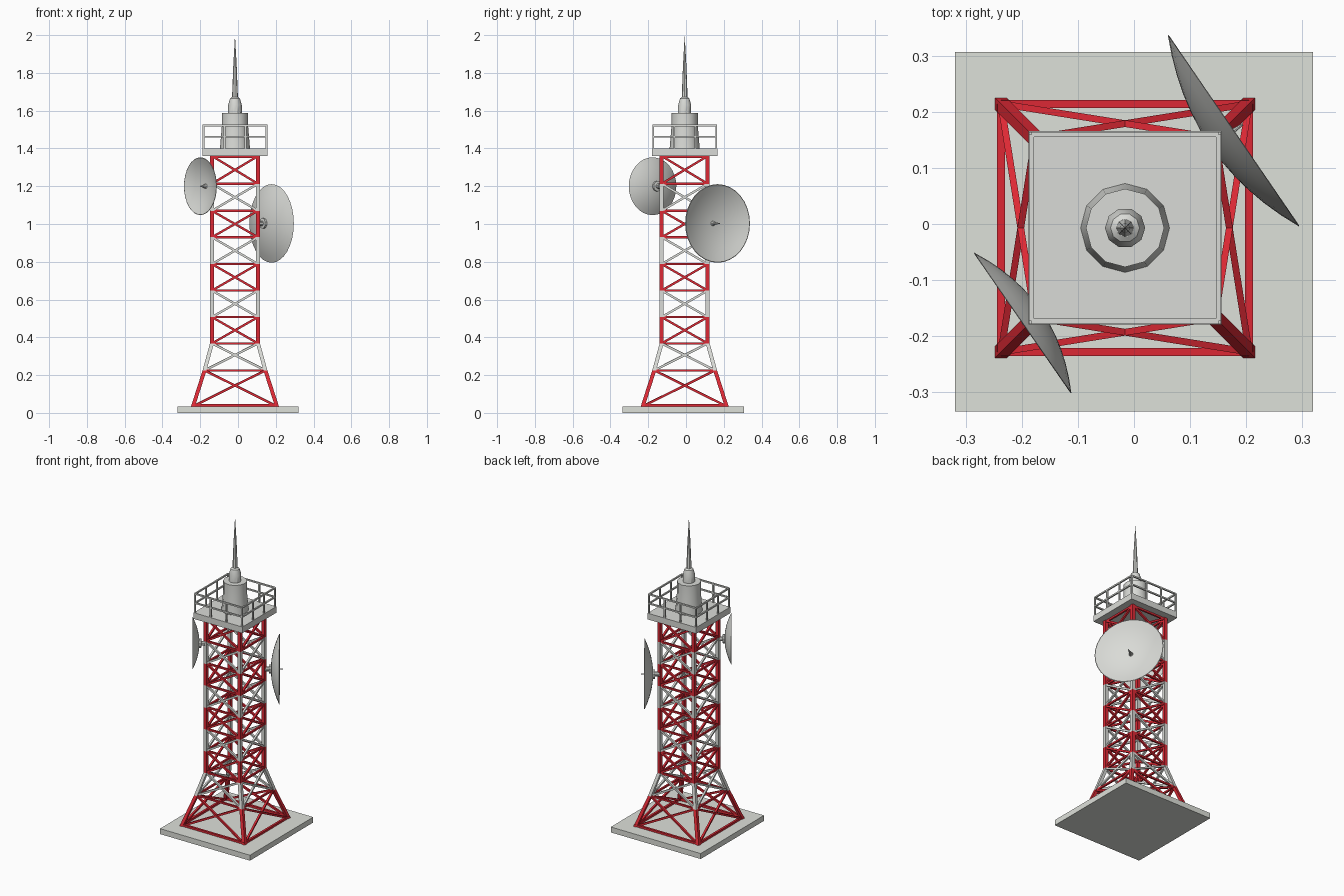
import bpy, bmesh, math
from mathutils import Vector, Matrix

if "Cube" in bpy.data.objects:
    bpy.data.objects.remove(bpy.data.objects["Cube"])

CX, CY = -0.016, -0.007


def material(name, rgb):
    m = bpy.data.materials.new(name)
    m.diffuse_color = (*rgb, 1)
    m.use_nodes = True
    m.node_tree.nodes["Principled BSDF"].inputs["Base Color"].default_value = m.diffuse_color
    return m


RED = material("signal red", (0.72, 0.022, 0.035))
GREY = material("light grey", (0.70, 0.71, 0.68))
CONCRETE = material("concrete", (0.73, 0.75, 0.70))


def finish(bm, name, mat, smooth=False):
    bmesh.ops.recalc_face_normals(bm, faces=bm.faces[:])
    me = bpy.data.meshes.new(name)
    bm.to_mesh(me)
    bm.free()
    ob = bpy.data.objects.new(name, me)
    bpy.context.collection.objects.link(ob)
    me.materials.append(mat)
    if smooth:
        bpy.ops.object.select_all(action='DESELECT')
        bpy.context.view_layer.objects.active = ob
        ob.select_set(True)
        bpy.ops.object.shade_smooth_by_angle(angle=math.radians(35))
    return ob


def box(bm, centre, size):
    bmesh.ops.create_cube(bm, size=1, matrix=Matrix.Translation(centre)
                          @ Matrix.Diagonal((*size, 1)))


def beam(bm, a, b, w, upright=False):
    """Square bar from a to b; upright bars keep a level, axis-aligned section."""
    a, b = Vector(a), Vector(b)
    d = b - a
    if upright:
        side, up = Vector((1, 0, 0)), Vector((0, 1, 0))
    else:
        side = d.cross(Vector((0, 0, 1))).normalized()
        up = side.cross(d).normalized()
    rings = [[bm.verts.new(p + (side * s + up * t) * w / 2)
              for s, t in ((-1, -1), (1, -1), (1, 1), (-1, 1))] for p in (a, b)]
    bm.faces.new(rings[0])
    bm.faces.new(rings[1])
    for i in range(4):
        j = (i + 1) % 4
        bm.faces.new((rings[0][i], rings[0][j], rings[1][j], rings[1][i]))


def lathe(bm, profile, n, mat4):
    """Turn (radius, height) points around local z, then place with mat4."""
    rings = []
    for r, z in profile:
        k = n if r > 1e-6 else 1
        rings.append([bm.verts.new(mat4 @ Vector((r * math.cos(2 * math.pi * i / n),
                                                  r * math.sin(2 * math.pi * i / n), z)))
                      for i in range(k)])
    for p, q in zip(rings, rings[1:]):
        for i in range(n):
            j = (i + 1) % n
            if len(p) == 1:
                bm.faces.new((p[0], q[j], q[i]))
            elif len(q) == 1:
                bm.faces.new((p[i], p[j], q[0]))
            else:
                bm.faces.new((p[i], p[j], q[j], q[i]))
    for ring in (rings[0], rings[-1]):
        if len(ring) > 2:
            bm.faces.new(ring)


def corners(half, z):
    return [Vector((CX + sx * half, CY + sy * half, z))
            for sx, sy in ((-1, -1), (1, -1), (1, 1), (-1, 1))]


# concrete base slab
bm = bmesh.new()
box(bm, (0, -0.014, 0.0175), (0.64, 0.643, 0.035))
finish(bm, "base_slab", CONCRETE)

# lattice tower: alternating red and grey bays, red bays carry the horizontals
levels = [0.035, 0.225, 0.368, 0.507, 0.648, 0.788, 0.93, 1.07, 1.213, 1.36]
halves = [0.222, 0.161] + [0.122] * 8
for k in range(9):
    bm = bmesh.new()
    lo, hi = corners(halves[k], levels[k]), corners(halves[k + 1], levels[k + 1])
    for i in range(4):
        j = (i + 1) % 4
        beam(bm, lo[i], hi[i], 0.021, True)
        beam(bm, lo[i], hi[j], 0.012)
        beam(bm, lo[j], hi[i], 0.012)
        if k % 2 == 0:
            lift = Vector((0, 0, 0.006 if k == 0 else 0))
            drop = Vector((0, 0, 0.006 if k == 8 else 0))
            beam(bm, lo[i] + lift, lo[j] + lift, 0.014 if k == 0 else 0.011)
            beam(bm, hi[i] - drop, hi[j] - drop, 0.011)
    finish(bm, f"tower_bay_{k + 1}", RED if k % 2 == 0 else GREY)

# platform deck
bm = bmesh.new()
box(bm, (CX, CY, 1.38), (0.346, 0.346, 0.04))
finish(bm, "platform_deck", GREY)

# guard railing
bm = bmesh.new()
for z in (1.462, 1.521):
    c = corners(0.167, z)
    for i in range(4):
        beam(bm, c[i], c[(i + 1) % 4], 0.009)
c = corners(0.167, 1.395)
for i in range(4):
    for t in (0, 1 / 3, 2 / 3):
        p = c[i].lerp(c[(i + 1) % 4], t)
        beam(bm, p, p + Vector((0, 0, 0.127)), 0.009, True)
finish(bm, "guard_railing", GREY)

# equipment drum, socket and mast on the platform
centre = Matrix.Translation((CX, CY, 0))
bm = bmesh.new()
lathe(bm, [(0.08, 1.395), (0.07, 1.515), (0.07, 1.587)], 12, centre)
finish(bm, "equipment_drum", GREY, True)
bm = bmesh.new()
lathe(bm, [(0.036, 1.58), (0.036, 1.63), (0.026, 1.665), (0.016, 1.672)], 10, centre)
finish(bm, "mast_socket", GREY, True)
bm = bmesh.new()
lathe(bm, [(0.016, 1.66), (0.009, 1.84), (0, 2.0)], 8, centre)
finish(bm, "antenna_mast", GREY, True)


def dish(name, rim_centre, angle, radius, depth, mount, tip):
    """Round reflector facing outward at the given heading, with feed and mount."""
    place = (Matrix.Translation(rim_centre) @ Matrix.Rotation(angle, 4, 'Z')
             @ Matrix.Rotation(math.pi / 2, 4, 'Y'))
    steps = [i / 6 for i in range(7)]
    back = [(radius * t, depth * (t * t - 1)) for t in steps]
    front = [(radius * t * 0.985, depth * (t * t - 1) + 0.006 * (1 - 0.8 * t)) for t in steps]
    bm = bmesh.new()
    lathe(bm, back + front[::-1], 32, place)
    finish(bm, name + "_reflector", GREY, True)
    # feed spike
    bm = bmesh.new()
    lathe(bm, [(0.016, -depth), (0.007, -depth + 0.022), (0.002, tip)], 8, place)
    finish(bm, name + "_feed", GREY, True)
    # mounting stub
    bm = bmesh.new()
    lathe(bm, [(0.014, -depth - mount), (0.014, -depth - 0.012),
               (0.028, -depth - 0.01), (0.028, -depth + 0.004)], 10, place)
    finish(bm, name + "_mount", GREY, True)


dish("large_dish", (0.178, 0.167, 1.003), math.atan2(0.235, 0.343), 0.208, 0.05, 0.036, 0.02)
dish("small_dish", (-0.199, -0.177, 1.2), math.atan2(-0.173, -0.25), 0.153, 0.04, 0.033, 0.002)
